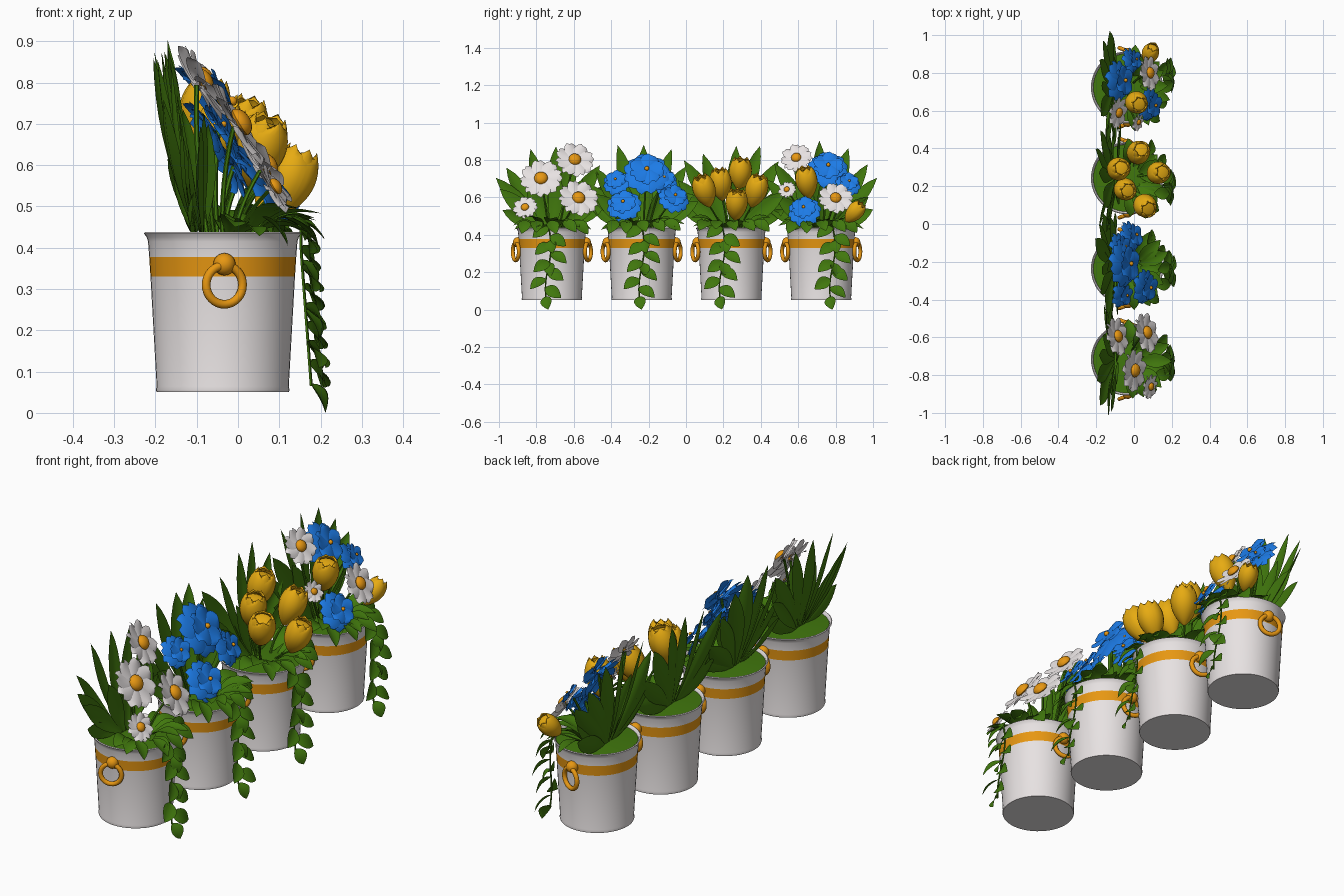
import bpy, bmesh, math, random
from math import sin, cos, pi
from mathutils import Vector as V, Matrix

if "Cube" in bpy.data.objects:
    bpy.data.objects.remove(bpy.data.objects["Cube"])
random.seed(4)

def material(name, rgb):
    m = bpy.data.materials.new(name)
    m.diffuse_color = (*rgb, 1)
    m.use_nodes = True
    m.node_tree.nodes["Principled BSDF"].inputs["Base Color"].default_value = m.diffuse_color
    return m

WHITE = material("white", (0.80, 0.76, 0.76))
GOLD = material("gold", (0.80, 0.31, 0.006))
YELLOW = material("yellow", (0.80, 0.41, 0.006))
BLUE = material("blue", (0.012, 0.20, 0.80))
GREEN = material("leaf green", (0.052, 0.185, 0.004))

def surf(bm, fn, nu, nv, mat=0, M=Matrix()):
    """Add a grid surface fn(u, v), u and v in 0..1."""
    g = [[bm.verts.new(M @ V(fn(i / nu, j / nv))) for j in range(nv + 1)] for i in range(nu + 1)]
    for i in range(nu):
        for j in range(nv):
            f = bm.faces.new((g[i][j], g[i + 1][j], g[i + 1][j + 1], g[i][j + 1]))
            f.material_index = mat

def lathe(bm, prof, n, mat=0, M=Matrix()):
    k = len(prof) - 1
    def fn(u, v):
        r, z = prof[round(v * k)]
        return r * cos(2 * pi * u), r * sin(2 * pi * u), z
    surf(bm, fn, n, k, mat, M)

def finish(name, bm, mats, closed=False):
    bmesh.ops.remove_doubles(bm, verts=bm.verts, dist=1e-5)
    if closed:
        bmesh.ops.recalc_face_normals(bm, faces=bm.faces)
    me = bpy.data.meshes.new(name)
    bm.to_mesh(me)
    bm.free()
    for m in mats:
        me.materials.append(m)
    ob = bpy.data.objects.new(name, me)
    bpy.context.collection.objects.link(ob)
    return ob

def leaf(bm, base, tip, hw, normal, bend=0.0, peak=0.9, nu=9):
    """Folded pointed leaf from base to tip, bowed along its normal; peak > 1 widens the outer half."""
    base, tip = V(base), V(tip)
    side = (tip - base).cross(V(normal)).normalized()
    nrm = side.cross(tip - base).normalized()
    def fn(u, v):
        s = 2 * v - 1
        w = hw * max(0, sin(pi * u ** peak)) ** 0.85 + 0.003 * (1 - u)
        return base.lerp(tip, u) + side * s * w + nrm * (abs(s) * w * 0.25 + bend * sin(pi * u))
    surf(bm, fn, nu, 4)

def tube(bm, a, b, r):
    """Curved stem from a to b."""
    a, b = V(a), V(b)
    mid = V(((a.x + b.x) / 2 - 0.02, a.y * .6 + b.y * .4, (a.z + b.z) / 2))
    def fn(u, v):
        p = a * (1 - u) ** 2 + mid * 2 * u * (1 - u) + b * u * u
        return p + V((r * cos(2 * pi * v), r * sin(2 * pi * v), 0))
    surf(bm, fn, 6, 6)

def petals(bm, n, r0, R, W, cup, z0, turn, mat, M):
    """Ring of blunt, notched petals in the local xy plane."""
    for k in range(n):
        a = turn + 2 * pi * k / n
        def fn(u, v):
            s = 2 * v - 1
            w = W * math.sqrt(max(0, 1 - ((u - .6) / (.64 if u < .6 else .44)) ** 2))
            r = r0 + (R - r0) * u - 0.1 * R * u ** 4 * (1 - abs(s))
            z = z0 + cup * R * u * u - 0.2 * W * s * s + 0.005 * s
            return r * cos(a) - s * w * sin(a), r * sin(a) + s * w * cos(a), z
        surf(bm, fn, 8, 6, mat, M)

def dome(bm, r, h, z0, mat, M):
    lathe(bm, [(r * .8, z0 - h * .3)] + [(r * cos(t * pi / 10), z0 + h * sin(t * pi / 10)) for t in range(6)], 14, mat, M)

def daisy(bm, M, R):
    petals(bm, 8, R * .1, R, R * .35, 0.08, 0, .2, 0, M)
    dome(bm, R * .32, R * .22, .006, 1, M)

def blue_flower(bm, M, R):
    petals(bm, 6, R * .05, R, R * .48, -0.15, -.012, .5, 2, M)
    petals(bm, 5, R * .03, R * .74, R * .40, 0.1, .012, 0, 2, M)
    dome(bm, R * .10, R * .1, .018, 1, M)

def tulip(bm, M, R):
    h = R * 3.0
    for layer in range(2):
        for k in range(3):
            a0 = k * 2 * pi / 3 + layer * pi / 3 + .35
            def fn(u, v):
                s = 2 * v - 1
                a = a0 + s * 1.15 * math.sqrt(max(0, 1 - u ** 8))
                r = R * (1 - .08 * layer) * sin(pi * (.02 + .82 * u)) ** .72 * (1 - .05 * s * s)
                return r * cos(a), r * sin(a), h * (u - .5 - .07 * s * s * u ** 4)
            surf(bm, fn, 12, 8, 3, M)
    dome(bm, R * .72, h * .06, h * .3, 3, M)

HEADS = {"d": daisy, "b": blue_flower, "t": tulip}

# Kind, x, y, z, radius of each flower head, pot by pot
BOUQUETS = [
    [("d", 0, -.775, .70, .115), ("d", -.09, -.595, .80, .105),
     ("d", .065, -.575, .595, .11), ("d", .085, -.86, .545, .068)],
    [("b", -.03, -.21, .745, .125), ("b", .075, -.335, .57, .095), ("b", .0, -.06, .605, .085),
     ("b", -.05, -.375, .69, .075), ("b", -.06, -.12, .70, .08)],
    [("t", -.085, .29, .725, .062), ("t", .02, .375, .635, .062), ("t", .125, .27, .56, .06),
     ("t", -.05, .185, .67, .06), ("t", .055, .10, .635, .062)],
    [("d", -.085, .59, .81, .085), ("d", .02, .54, .64, .05), ("d", .08, .80, .595, .095),
     ("b", -.06, .76, .765, .11), ("b", .10, .63, .54, .09), ("b", .0, .87, .68, .07),
     ("t", .01, .645, .68, .06), ("t", .085, .90, .52, .046)],
]
PX = -0.037
STRANDS = [(-.02, 8), (0, 8), (-.05, 8), (.06, 8)]

for i, yc in enumerate((-.717, -.237, .243, .723)):
    n = str(i + 1)
    C = Matrix.Translation((PX, yc, 0))

    # Pot: turned bucket with a flared lip, gold band picked by height
    bm = bmesh.new()
    lathe(bm, [(0, .05), (.160, .05), (.162, .056), (.160, .064), (.175, .33), (.178, .377),
               (.181, .415), (.184, .425), (.191, .435), (.187, .438), (.180, .432), (.177, .415), (0, .415)], 48, 0, C)
    for f in bm.faces:
        if .331 < f.calc_center_median().z < .376:
            f.material_index = 1
    finish("pot_" + n, bm, [WHITE, GOLD], True)

    # Green planting surface
    bm = bmesh.new()
    lathe(bm, [(.178, .424), (.1, .43), (0, .434)], 40, 0, C)
    finish("moss_" + n, bm, [GREEN])

    # Ring handles and their knobs on both sides
    bm = bmesh.new()
    for s in (-1, 1):
        M = (Matrix.Translation((PX + .004, yc + s * .193, .31)) @ Matrix.Rotation(s * -.35, 4, 'Z')
             @ Matrix.Rotation(pi / 2, 4, 'X'))
        surf(bm, lambda u, v: ((.047 + .0105 * cos(2 * pi * v)) * cos(2 * pi * u),
                               (.047 + .0105 * cos(2 * pi * v)) * sin(2 * pi * u), .0105 * sin(2 * pi * v)), 32, 14, 0, M)
        bmesh.ops.create_uvsphere(bm, u_segments=20, v_segments=12, radius=.027,
                                  matrix=Matrix.Translation((PX + .004, yc + s * .182, .36)))
    finish("ring_handles_" + n, bm, [GOLD], True)

    # Tall back leaves in a twisted fan, then a shorter inner fan
    bm = bmesh.new()
    for k in range(9):
        a = -1.1 + .275 * k + random.uniform(-.06, .06)
        q = abs(a) / 1.15
        L = .475 - .2 * q ** 2.2 + random.uniform(-.025, .015)
        b = V((-.1, yc + .03 * sin(a), .42))
        leaf(bm, b, b + V((-.09 + .09 * q * q + random.uniform(-.025, .025), L * sin(a), L * cos(a))),
             random.uniform(.036, .044), (1, random.uniform(-.5, .5), random.uniform(-.1, .5)), -.018, 1.35)
    for a in (-.85, -.4, .1, .5, .9):
        L = random.uniform(.29, .34)
        b = V((-.085, yc + .03 * sin(a), .42))
        leaf(bm, b, b + V((random.uniform(-.05, .02), L * sin(a), L * cos(a))), .042,
             (1, random.uniform(-.7, .7), .3), -.012, 1.25)
    finish("back_leaves_" + n, bm, [GREEN])

    # Low leaves spreading over the front half of the rim, some drooping
    bm = bmesh.new()
    for k in range(9):
        a = -1.45 + 2.9 * k / 8 + random.uniform(-.1, .1)
        L = random.uniform(.2, .24)
        b = V((PX + .07 * cos(a), yc + .07 * sin(a), .43))
        leaf(bm, b, (PX + L * cos(a), yc + L * sin(a), random.uniform(.425, .50)), .036, (.3, 0, 1), .025, 1.15)
    for a in (-.95, -.5, -.05, .4, .85):
        b = V((PX + .165 * cos(a), yc + .165 * sin(a), .475))
        L = random.uniform(.225, .25)
        leaf(bm, b, (PX + L * cos(a + .15), yc + L * sin(a + .15), random.uniform(.40, .43)), .032, (1, 0, .8), .008)
    finish("rim_leaves_" + n, bm, [GREEN])

    # Trailing vine with alternating broad leaves
    bm = bmesh.new()
    off, count = STRANDS[i]
    vine = lambda z: V((.152 + .03 * max(0, .4 - z) / .4, yc + off - .015 * sin(z * 14), z))
    surf(bm, lambda u, v: vine(.445 - .38 * u) + V((.004 * cos(2 * pi * v), .004 * sin(2 * pi * v), 0)), 10, 5)
    for k in range(count):
        b = vine(.44 - .046 * k)
        s = 1 if k % 2 else -1
        leaf(bm, b, b + V((random.uniform(.02, .045), s * .085, -.055)), .032,
             (1, s * random.uniform(-.2, .5), random.uniform(.2, .8)), .01)
    for z in (.37, .25, .07):
        b = vine(z)
        leaf(bm, b, b + V((.035, .012, -.07)), .03, (1, random.uniform(-.6, .6), .3), .008)
    finish("vine_" + n, bm, [GREEN])

    # Flower heads and stems
    heads, stems = bmesh.new(), bmesh.new()
    for kind, x, y, z, r in BOUQUETS[i]:
        d = y - yc
        if kind == "t":
            nrm = V((.25 + 1.2 * max(0, x), d * (2.2 if abs(d) < .15 else 5), 1))
        else:
            nrm = V((.85, d * 1.3, .52))
        M = Matrix.Translation((x, y, z)) @ nrm.normalized().to_track_quat('Z', 'Y').to_matrix().to_4x4()
        HEADS[kind](heads, M, r)
        low = M @ V((0, 0, -r * 1.4 if kind == "t" else -.012))
        tube(stems, (PX + x * .4, yc + d * .3, .42), low, .006)
    finish("flowers_" + n, heads, [WHITE, GOLD, BLUE, YELLOW])
    finish("stems_" + n, stems, [GREEN])

# Smooth shading with sharp edges kept
bpy.ops.object.select_all(action='SELECT')
bpy.context.view_layer.objects.active = bpy.context.selected_objects[0]
bpy.ops.object.shade_smooth_by_angle(angle=math.radians(45))
